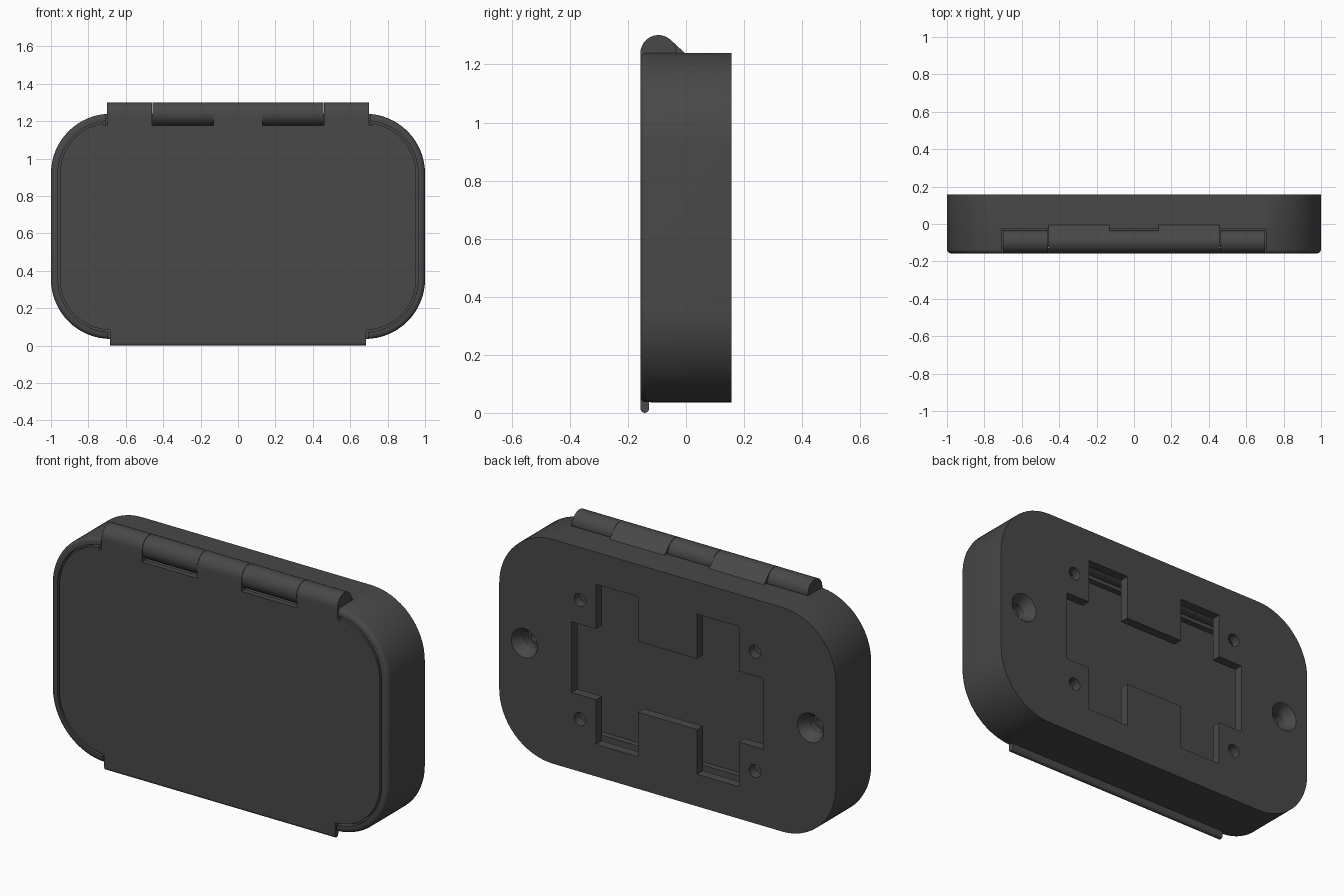
import bpy, bmesh
from math import sin, cos, radians, pi

if "Cube" in bpy.data.objects:
    bpy.data.objects.remove(bpy.data.objects["Cube"])

ZC, HX, HZ, R = 0.638, 1.0, 0.602, 0.32     # body centre height, half sizes, corner radius
HY, HZC, HR = -0.095, 1.239, 0.062          # hinge axis and radius

mat = bpy.data.materials.new("dark_plastic")
mat.diffuse_color = (0.065, 0.065, 0.065, 1)
mat.use_nodes = True
mat.node_tree.nodes["Principled BSDF"].inputs["Base Color"].default_value = mat.diffuse_color


def finish(name, bm):
    bmesh.ops.recalc_face_normals(bm, faces=bm.faces)
    me = bpy.data.meshes.new(name)
    bm.to_mesh(me)
    bm.free()
    me.materials.append(mat)
    ob = bpy.data.objects.new(name, me)
    bpy.context.collection.objects.link(ob)
    return ob


def loft(name, rings):
    """Capped skin through rings of equal point count."""
    bm = bmesh.new()
    vs = [[bm.verts.new(p) for p in r] for r in rings]
    n = len(vs[0])
    for a, b in zip(vs, vs[1:]):
        for i in range(n):
            j = (i + 1) % n
            bm.faces.new((a[i], a[j], b[j], b[i]))
    bm.faces.new(vs[0])
    bm.faces.new(vs[-1])
    return finish(name, bm)


def rounded(y, d, seg=16):
    """Rounded rectangle in the xz plane, inset by d."""
    r, pts = R - d, []
    for k, (sx, sz) in enumerate(((1, 1), (-1, 1), (-1, -1), (1, -1))):
        for i in range(seg + 1):
            a = (k + i / seg) * pi / 2
            pts.append((sx * (HX - R) + r * cos(a), y, ZC + sz * (HZ - R) + r * sin(a)))
    return pts


def x_prism(name, profile, x0, x1):
    return loft(name, [[(x, y, z) for y, z in profile] for x in (x0, x1)])


def box(x0, x1, y0, y1, z0, z1):
    return x_prism("cutter", [(y0, z0), (y1, z0), (y1, z1), (y0, z1)], x0, x1)


def turned(x, z, steps, n=32):
    """Round part along y from (y, radius) steps."""
    return loft("round_tool", [[(x + r * cos(2 * pi * i / n), y, z + r * sin(2 * pi * i / n))
                                for i in range(n)] for y, r in steps])


def combine(ob, tool, op):
    tool.hide_render = True
    m = ob.modifiers.new(op, 'BOOLEAN')
    m.operation, m.solver, m.object = op, 'EXACT', tool
    bpy.context.view_layer.objects.active = ob
    bpy.ops.object.modifier_apply(modifier=m.name)
    bpy.data.objects.remove(tool)


def arc(cy, cz, r, a0, a1, n):
    return [(cy + r * cos(radians(a0 + (a1 - a0) * i / n)),
             cz + r * sin(radians(a0 + (a1 - a0) * i / n))) for i in range(n + 1)]


# Hollow body: outer wall, rounded front rim, lid seat, cavity
body = loft("box_body", [rounded(y, d) for y, d in (
    (0.157, 0), (-0.137, 0), (-0.147, 0.003), (-0.154, 0.010), (-0.157, 0.020), (-0.157, 0.037),
    (-0.122, 0.037), (-0.122, 0.09), (-0.09, 0.09), (-0.09, 0.045), (0.107, 0.045))])

# Screw bosses with countersunk holes
for s in (-1, 1):
    combine(body, turned(s * 0.85, ZC, [(0.12, 0.095), (-0.05, 0.095)]), 'UNION')
    combine(body, turned(s * 0.85, ZC, [(0.17, 0.078), (0.157, 0.078), (0.105, 0.045),
                                        (0.06, 0.045), (0.06, 0.03), (-0.06, 0.03)]), 'DIFFERENCE')

# Back plate openings and small holes
combine(body, box(-0.57, 0.57, 0.09, 0.18, ZC - 0.19, ZC + 0.19), 'DIFFERENCE')
for s in (-1, 1):
    x0, x1 = sorted((s * 0.175, s * 0.425))
    combine(body, box(x0, x1, 0.09, 0.18, ZC - 0.43, ZC + 0.43), 'DIFFERENCE')
    for t in (-1, 1):
        combine(body, turned(s * 0.52, ZC + t * 0.32, [(0.18, 0.035), (0.09, 0.035)], 24), 'DIFFERENCE')

# Reliefs for the hinge and the lower lid lip
combine(body, box(-0.705, 0.705, -0.2, -0.025, 1.172, 1.35), 'DIFFERENCE')
combine(body, box(-0.695, 0.695, -0.2, -0.122, 0.0, 0.1), 'DIFFERENCE')

# Body knuckles
for s in (-1, 1):
    x0, x1 = sorted((s * 0.132, s * 0.458))
    prof = arc(HY, HZC, HR, 45, 315, 24) + [(0, 1.197), (0, 1.236)]
    combine(body, x_prism("body_knuckle", prof, x0, x1), 'UNION')

# Lid panel with hinge slots
lid = loft("lid", [rounded(-0.157, 0.048), rounded(-0.127, 0.048)])
combine(lid, box(-0.72, 0.72, -0.2, -0.1, 1.178, 1.3), 'DIFFERENCE')

# Lid knuckles
for x0, x1 in ((-0.7, -0.46), (-0.13, 0.13), (0.46, 0.7)):
    prof = [(-0.157, 1.15), (-0.127, 1.15)] + arc(HY, HZC, HR, -120, 180, 28)
    combine(lid, x_prism("lid_knuckle", prof, x0, x1), 'UNION')

# Lower finger lip with rounded edge
lip = [(-0.157, 0.12), (-0.157, 0.02)] + arc(-0.142, 0.015, 0.015, 180, 360, 10) + [(-0.127, 0.12)]
combine(lid, x_prism("lid_lip", lip, -0.685, 0.685), 'UNION')

for ob in (body, lid):
    # Sit the model exactly on the ground
    bpy.ops.object.select_all(action='DESELECT')
    ob.select_set(True)
    bpy.context.view_layer.objects.active = ob
    bpy.ops.object.shade_smooth_by_angle(angle=radians(30))
